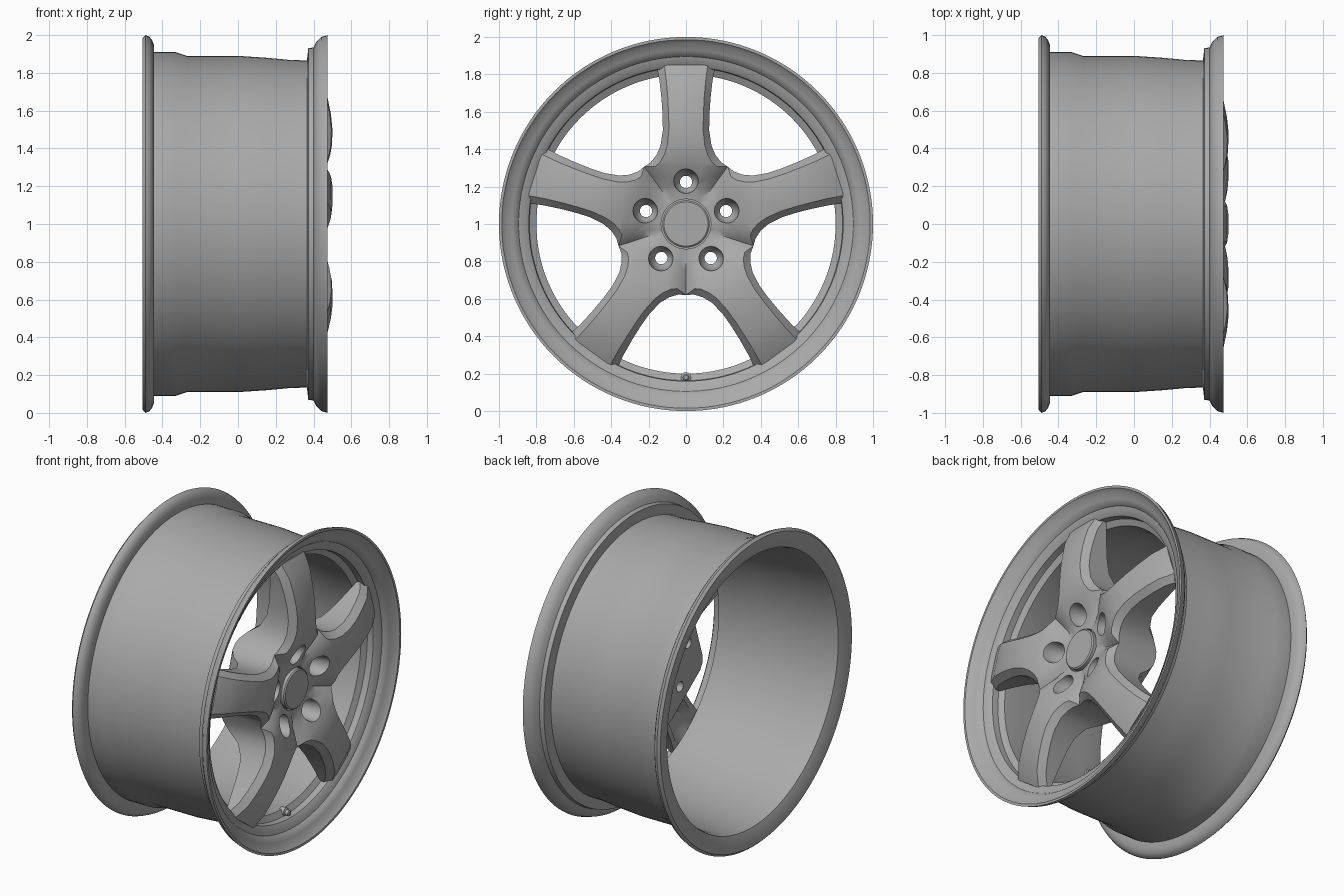
import bpy, bmesh, math
from mathutils import Matrix, Vector

cube = bpy.data.objects.get("Cube")
if cube:
    bpy.data.objects.remove(cube, do_unlink=True)

AXLE = Vector((0, 0, 1))
SPOKES = 5
STEP = math.tau / SPOKES

metal = bpy.data.materials.new("grey_metal")
metal.use_nodes = True
metal.diffuse_color = (0.4, 0.4, 0.4, 1)
metal.node_tree.nodes["Principled BSDF"].inputs["Base Color"].default_value = (0.4, 0.4, 0.4, 1)


def finish(name, bm, angle=35):
    """Turn a bmesh into a shaded, coloured object."""
    bmesh.ops.remove_doubles(bm, verts=bm.verts, dist=1e-4)
    bmesh.ops.recalc_face_normals(bm, faces=bm.faces)
    mesh = bpy.data.meshes.new(name)
    bm.to_mesh(mesh)
    bm.free()
    mesh.materials.append(metal)
    obj = bpy.data.objects.new(name, mesh)
    bpy.context.collection.objects.link(obj)
    smooth(obj, angle)
    return obj


def smooth(obj, angle):
    bpy.ops.object.select_all(action='DESELECT')
    obj.select_set(True)
    bpy.context.view_layer.objects.active = obj
    bpy.ops.object.shade_smooth_by_angle(angle=math.radians(angle))


def lathe(bm, profile, centre, segments, closed=False):
    """Revolve (x, radius) points about an axis parallel to x."""
    points = [centre + Vector((x, 0, r)) for x, r in profile]
    verts = [bm.verts.new(p) for p in points]
    pairs = list(zip(verts, verts[1:]))
    if closed:
        pairs.append((verts[-1], verts[0]))
    edges = [bm.edges.new(p) for p in pairs]
    bmesh.ops.spin(bm, geom=verts + edges, cent=centre, axis=(1, 0, 0),
                   angle=math.tau, steps=segments, use_merge=True)


def around(radius, i):
    """Point on spoke line i at the given radius."""
    a = i * STEP
    return AXLE + Vector((0, radius * math.sin(a), radius * math.cos(a)))


# Rim: both flanges, barrel and inner wall as one closed profile
rim = bmesh.new()
lathe(rim, [(-.505, .985), (-.49, 1), (-.47, .992), (-.455, .975), (-.446, .95), (-.444, .91),
            (-.33, .91), (-.27, .89), (0, .89), (.15, .88), (.28, .868), (.365, .866),
            (.372, .93), (.4, .935), (.415, .965), (.44, .99), (.475, 1),
            (.475, .985), (.455, .965), (.44, .93), (.43, .91), (.41, .895), (.4, .86),
            (.385, .84), (.345, .837), (.325, .8), (.2, .8), (0, .83), (-.3, .86),
            (-.44, .87), (-.48, .88), (-.5, .93)], AXLE, 128, closed=True)
finish("rim", rim)

# Spoke stations: distance from axle, half width, front x, back x
HUB_EDGE = .307
TAN = math.tan(STEP / 2)
stations = [(s, s * TAN, f, .135) for s, f in
            ((.1, .4), (.15, .405), (.2, .415), (.25, .442), (HUB_EDGE, .468))]
stations += [(.33, .188, .477, .14), (.37, .157, .489, .18), (.42, .136, .498, .25),
             (.5, .124, .5, .295), (.58, .125, .492, .31), (.67, .131, .474, .32),
             (.76, .141, .45, .33), (.85, .157, .4, .345)]
# Columns across a spoke: fraction of half width, front drop
columns = [(-1, .05), (-.74, .006), (-.4, 0), (0, 0), (.4, 0), (.74, .006), (1, .05)]

wheel = bmesh.new()
for i in range(SPOKES):
    turn = Matrix.Rotation(-i * STEP, 4, 'X')

    def point(x, y, s):
        return wheel.verts.new(AXLE + turn @ Vector((x, y, s)))

    front, back = [], []
    for s, w, f, b in stations:
        # The valleys between spokes fade out towards the cap
        fade = min(1, (s - .1) / .2)
        front.append([point(f - drop * fade, t * w, s) for t, drop in columns])
        hollow = .05 if .4 < s < .8 else 0
        back.append([point(b + (hollow if abs(t) < .5 else 0), t * w, s) for t, _ in columns])
    for r in range(len(stations) - 1):
        for c in range(len(columns) - 1):
            for grid in (front, back):
                wheel.faces.new((grid[r][c], grid[r][c + 1], grid[r + 1][c + 1], grid[r + 1][c]))
        if stations[r][0] >= HUB_EDGE:
            for c in (0, -1):
                wheel.faces.new((front[r][c], front[r + 1][c], back[r + 1][c], back[r][c]))
    for r in (0, -1):
        for c in range(len(columns) - 1):
            wheel.faces.new((front[r][c], front[r][c + 1], back[r][c + 1], back[r][c]))
hub = finish("hub_and_spokes", wheel)

# Bore and countersunk bolt holes
cut = bmesh.new()
lathe(cut, [(.05, 0), (.05, .133), (.6, .133), (.6, 0)], AXLE, 48)
for i in range(SPOKES):
    lathe(cut, [(.05, 0), (.05, .033), (.33, .033), (.35, .052), (.43, .066), (.6, .085), (.6, 0)],
          around(.225, i), 24)
cutter = finish("hole_cutter", cut)
cutter.hide_render = True
holes = hub.modifiers.new("holes", 'BOOLEAN')
holes.operation = 'DIFFERENCE'
holes.solver = 'EXACT'
holes.object = cutter
bpy.ops.object.select_all(action='DESELECT')
bpy.context.view_layer.objects.active = hub
hub.select_set(True)
bpy.ops.object.modifier_apply(modifier=holes.name)
bpy.data.objects.remove(cutter, do_unlink=True)
smooth(hub, 35)

# Centre cap with a hidden flange behind the groove
cap = bmesh.new()
lathe(cap, [(.33, 0), (.33, .14), (.37, .14), (.37, .126), (.417, .126), (.424, .118), (.424, 0)],
      AXLE, 48)
finish("centre_cap", cap)

# Tyre valve on the step at the bottom of the rim
valve = bmesh.new()
lathe(valve, [(.31, 0), (.31, .028), (.345, .028), (.35, .018), (.37, .018), (.375, .012), (.375, 0)],
      AXLE - Vector((0, 0, .82)), 16)
finish("valve", valve)
